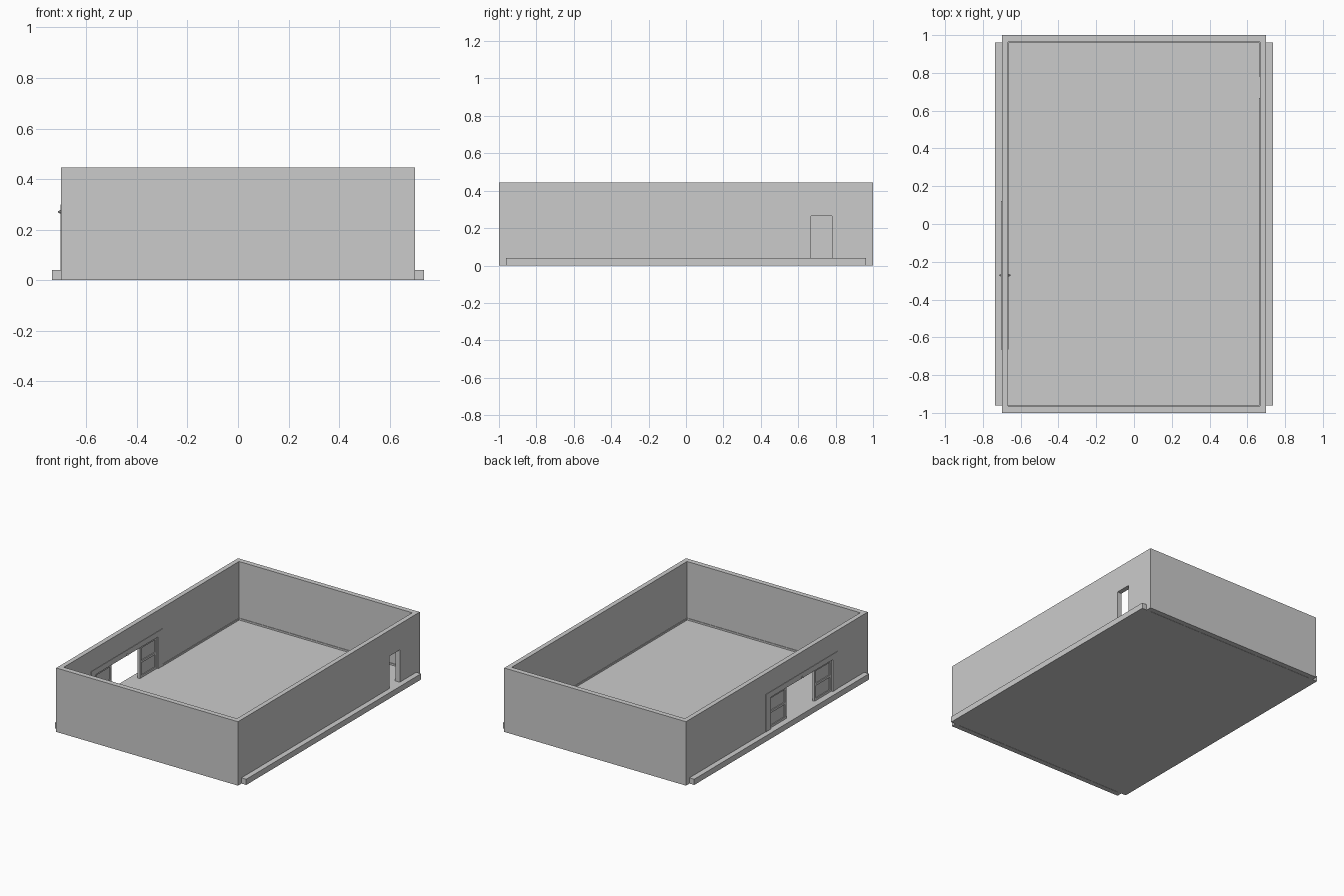
import bpy
import math

if "Cube" in bpy.data.objects:
    bpy.data.objects.remove(bpy.data.objects["Cube"])


def box(name, x, y, z):
    """Box from (min, max) ranges on each axis."""
    bpy.ops.mesh.primitive_cube_add(size=1, location=[(a + b) / 2 for a, b in (x, y, z)])
    ob = bpy.context.object
    ob.name = name
    ob.scale = [b - a for a, b in (x, y, z)]
    bpy.ops.object.transform_apply(location=True, rotation=True, scale=True)
    return ob


def cut(target, *ranges):
    """Subtract a box from the target and discard the cutter."""
    cutter = box("cutter", *ranges)
    cutter.hide_render = True
    mod = target.modifiers.new("cut", "BOOLEAN")
    mod.operation = "DIFFERENCE"
    mod.solver = "EXACT"
    mod.object = cutter
    bpy.context.view_layer.objects.active = target
    bpy.ops.object.modifier_apply(modifier=mod.name)
    bpy.data.objects.remove(cutter, do_unlink=True)


OUT, INN = 0.70, 0.667        # wall faces in x
FLOOR, TOP = 0.04, 0.445
ENTRY = (-0.613, 0.07)        # wide entrance in the left wall
MID = sum(ENTRY) / 2
HEAD = 0.262

# floor slab, running out under the side walls
box("floor_slab", (-0.737, 0.737), (-0.962, 0.962), (0, FLOOR))

# open-topped wall shell with both doorways
walls = box("walls", (-OUT, OUT), (-1, 1), (0, TOP))
cut(walls, (-INN, INN), (-0.964, 0.964), (-0.1, 0.6))
cut(walls, (0.6, 0.8), (0.668, 0.78), (FLOOR - 0.002, 0.265))
cut(walls, (-0.8, -0.6), ENTRY, (FLOOR - 0.002, HEAD))

# thin casing around the entrance on both wall faces
casing = box("entrance_casing", (-OUT - 0.003, -INN + 0.003), (-0.665, 0.123), (FLOOR, 0.30))
cut(casing, (-0.8, -0.6), ENTRY, (0, HEAD))

# sliding door leaves, half open
X = -0.683
for side in (-1, 1):
    label = "front" if side < 0 else "back"

    def span(a, b):
        return tuple(sorted((MID + side * a, MID + side * b)))

    inner, outer = 0.155, 0.3415
    box(f"{label}_door_pane", (X - 0.003, X + 0.003), span(inner, outer), (FLOOR, HEAD))
    frame = (X - 0.009, X + 0.009)
    box(f"{label}_door_stile", frame, span(inner, inner + 0.018), (FLOOR, HEAD))
    box(f"{label}_door_jamb_stile", frame, span(outer - 0.018, outer), (FLOOR, HEAD))
    for i, z in enumerate((FLOOR, 0.143, HEAD - 0.016)):
        box(f"{label}_door_rail_{i}", frame, span(inner + 0.018, outer - 0.018), (z, z + 0.016))

# small motion sensors above the entrance, inside and outside
for name, x, turn in (("outer_sensor", -0.708, -1), ("inner_sensor", -0.659, 1)):
    bpy.ops.mesh.primitive_cone_add(vertices=8, radius1=0.008, radius2=0.002, depth=0.011,
                                    location=(x, MID, 0.27),
                                    rotation=(0, turn * math.pi / 2, 0))
    bpy.context.object.name = name

# low skirting around the floor
h = (FLOOR, FLOOR + 0.012)
t = 0.004
for side, label in ((-1, "front"), (1, "back")):
    ys = tuple(sorted((side * 0.965, side * (0.964 - t))))
    box(f"{label}_skirting", (-INN, INN), ys, h)
box("right_skirting_long", (INN - t, INN + 0.001), (-0.96, 0.668), h)
box("right_skirting_short", (INN - t, INN + 0.001), (0.78, 0.96), h)
box("left_skirting", (-INN - 0.001, -INN + t), (0.123, 0.96), h)
